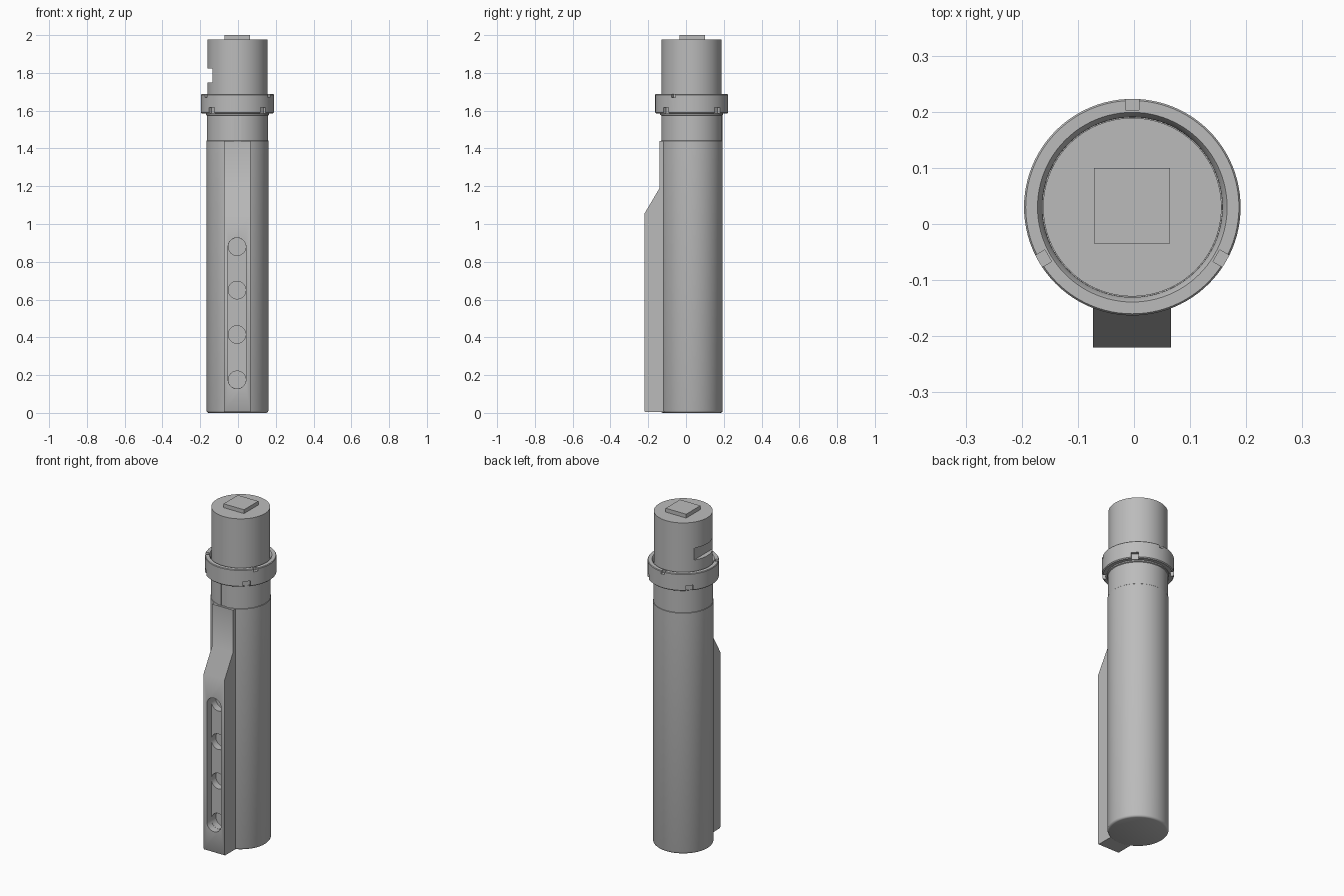
import bpy, bmesh
from math import pi, cos, sin, radians
from mathutils import Matrix

cube = bpy.data.objects.get("Cube")
if cube:
    bpy.data.objects.remove(cube, do_unlink=True)

CX, CY = -0.003, 0.03          # shared axis of the turned parts
SEGS = 96

steel = bpy.data.materials.new("plain grey")
steel.use_nodes = True
GREY = (0.5, 0.5, 0.5, 1)
steel.diffuse_color = GREY
steel.node_tree.nodes["Principled BSDF"].inputs["Base Color"].default_value = GREY


def finish(bm, name):
    bmesh.ops.recalc_face_normals(bm, faces=bm.faces)
    mesh = bpy.data.meshes.new(name)
    bm.to_mesh(mesh)
    bm.free()
    mesh.materials.append(steel)
    obj = bpy.data.objects.new(name, mesh)
    bpy.context.collection.objects.link(obj)
    return obj


def turned(name, profile, closed=False):
    """Revolve (radius, z) points about the main axis."""
    bm = bmesh.new()
    rings = []
    for r, z in profile:
        rings.append([bm.verts.new((CX + r * cos(2 * pi * i / SEGS),
                                    CY + r * sin(2 * pi * i / SEGS), z))
                      for i in range(SEGS)])
    pairs = list(zip(rings, rings[1:]))
    if closed:
        pairs.append((rings[-1], rings[0]))
    else:
        bm.faces.new(rings[0])
        bm.faces.new(rings[-1])
    for a, b in pairs:
        for i in range(SEGS):
            j = (i + 1) % SEGS
            bm.faces.new((a[i], a[j], b[j], b[i]))
    return finish(bm, name)


def box(name, lo, hi, turn=None):
    bm = bmesh.new()
    bmesh.ops.create_cube(bm, size=1)
    for v in bm.verts:
        v.co = [l + (c + 0.5) * (h - l) for c, l, h in zip(v.co, lo, hi)]
    if turn is not None:
        bm.transform(Matrix.Translation((CX, CY, 0)) @ Matrix.Rotation(turn, 4, 'Z'))
    return finish(bm, name)


def pin(name, z, radius, y0, y1):
    """Round cutter lying along y."""
    bm = bmesh.new()
    bmesh.ops.create_cone(bm, cap_ends=True, segments=40, radius1=radius,
                          radius2=radius, depth=y1 - y0)
    bm.transform(Matrix.Translation((CX - 0.002, (y0 + y1) / 2, z))
                 @ Matrix.Rotation(pi / 2, 4, 'X'))
    return finish(bm, name)


def cut(obj, cutters):
    for c in cutters:
        mod = obj.modifiers.new("cut", 'BOOLEAN')
        mod.object, mod.operation, mod.solver = c, 'DIFFERENCE', 'EXACT'
        deps = bpy.context.evaluated_depsgraph_get()
        mesh = bpy.data.meshes.new_from_object(obj.evaluated_get(deps))
        obj.modifiers.clear()
        obj.data = mesh
        bpy.data.objects.remove(c, do_unlink=True)


# Main tube: rounded foot, slightly reduced neck
tube = turned("main_tube", [(0.153, 0), (0.158, 0.002), (0.162, 0.006), (0.164, 0.012),
                            (0.164, 1.44), (0.162, 1.442), (0.162, 1.66)])
cut(tube, [box("keyway", (CX - 0.018, -0.2, 1.442), (CX + 0.018, -0.127, 1.7))])

# Rib with sloped shoulder, long slot and stop holes
bm = bmesh.new()
side = [(-0.05, 0.004), (-0.216, 0.004), (-0.22, 0.01), (-0.22, 1.055),
        (-0.14, 1.19), (-0.14, 1.44), (-0.05, 1.44)]
left, right = [[bm.verts.new((x, y, z)) for y, z in side] for x in (-0.073, 0.066)]
bm.faces.new(left)
bm.faces.new(right)
for i in range(len(side)):
    j = (i + 1) % len(side)
    bm.faces.new((left[i], left[j], right[j], right[i]))
rib = finish(bm, "front_rib")
holes = (0.175, 0.415, 0.65, 0.88)
R = 0.047
cutters = [box("slot", (CX - 0.002 - R, -0.3, holes[0]), (CX - 0.002 + R, -0.178, holes[-1]))]
cutters += [pin("slot_end", z, R, -0.3, -0.178) for z in (holes[0], holes[-1])]
cutters += [pin("stop_hole", z, R - 0.0005, -0.25, -0.136) for z in holes]
cut(rib, cutters)

# Locking ring with notches above and below
ring = turned("locking_ring", [(0.159, 1.585), (0.188, 1.585), (0.193, 1.59), (0.193, 1.684),
                               (0.19, 1.688), (0.169, 1.688), (0.1605, 1.675)], closed=True)
notches = [box("top_notch", (0.173, -0.012, 1.67), (0.25, 0.012, 1.8), radians(a))
           for a in (90, 210, 330)]
notches += [box("lower_notch", (0.174, -0.02, 1.5), (0.25, 0.02, 1.618), radians(a))
            for a in (45, 135, 225, 315)]
cut(ring, notches)

# Thin shadow lip under the ring
lip = turned("ring_lip", [(0.162, 1.575), (0.167, 1.578), (0.167, 1.59), (0.162, 1.59)], closed=True)

# Upper barrel with a flat side cut
barrel = turned("upper_barrel", [(0.159, 1.6), (0.159, 1.977)])
cut(barrel, [box("side_cut", (-0.3, -0.3, 1.75), (-0.135, 0.4, 1.822))])

# Square drive on top
drive = box("square_drive", (-0.071, -0.035, 1.97), (0.064, 0.1, 2.0))

for obj in (tube, rib, ring, lip, barrel, drive):
    bpy.ops.object.select_all(action='DESELECT')
    obj.select_set(True)
    bpy.context.view_layer.objects.active = obj
    bpy.ops.object.shade_smooth_by_angle(angle=radians(35))
